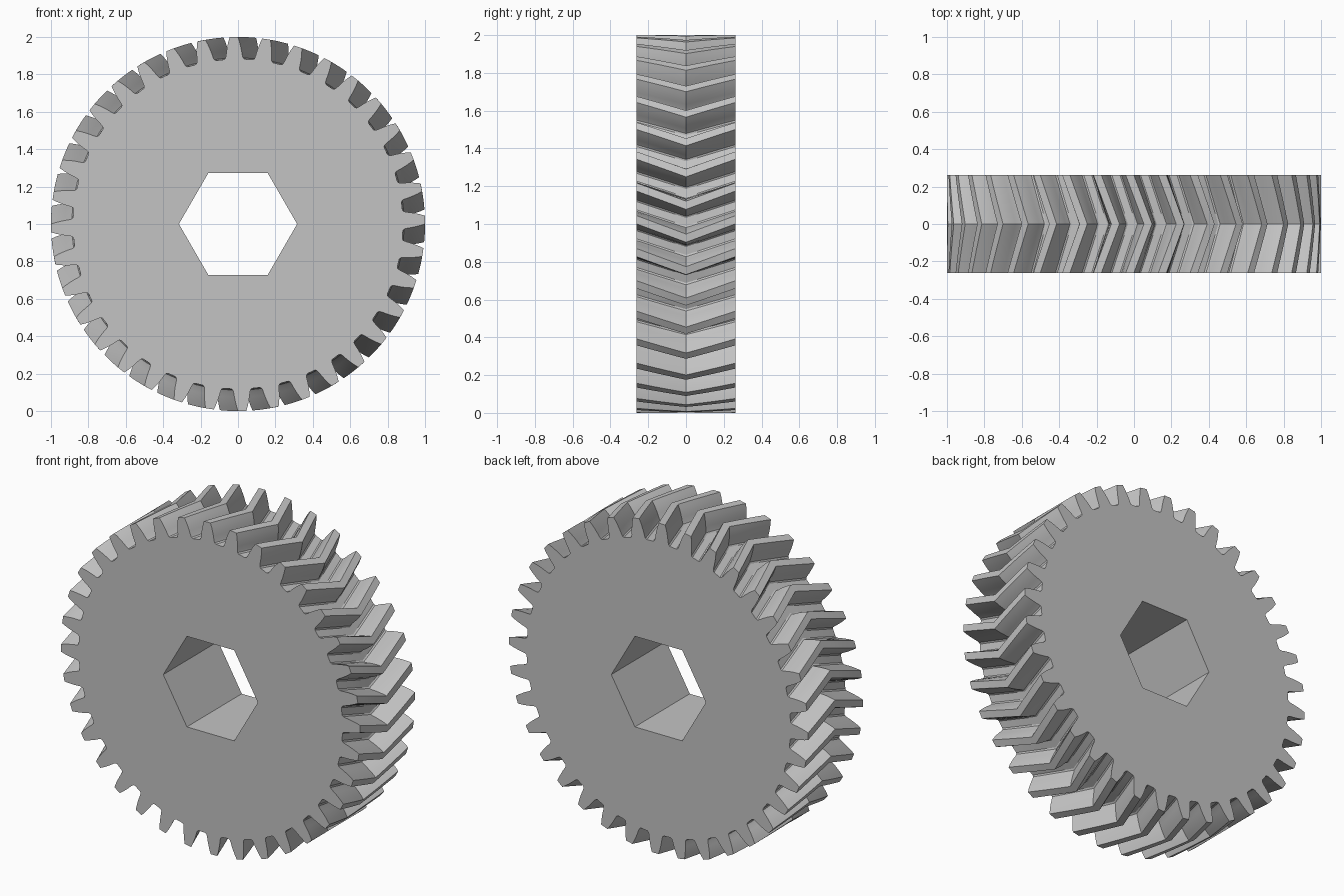
import bpy
import bmesh
from math import sin, cos, radians

old = bpy.data.objects.get("Cube")
if old:
    bpy.data.objects.remove(old, do_unlink=True)

TEETH = 36
PITCH = 360 / TEETH
HALF_WIDTH = 0.262
TWIST = 5.6          # degrees each half of the gear turns
PHASE = 28.7         # tooth centre on the end faces
SLICES = 4           # layers per half
BORE = 0.316

# Half tooth, from root to tip: (radius, half angle in degrees)
FLANK = [(0.882, 3.6), (0.888, 3.05), (0.902, 2.75), (0.925, 2.5),
         (0.95, 2.15), (0.975, 1.75), (1.0, 1.25)]
TOOTH = [(r, -a) for r, a in FLANK] + [(r, a) for r, a in reversed(FLANK)]

grey = bpy.data.materials.new("plain grey")
grey.use_nodes = True
colour = (0.55, 0.55, 0.55, 1)
grey.diffuse_color = colour
grey.node_tree.nodes["Principled BSDF"].inputs["Base Color"].default_value = colour

bm = bmesh.new()


def polar(radius, degrees, y):
    """Vertex at an angle measured clockwise from the top."""
    a = radians(degrees)
    return bm.verts.new((radius * sin(a), y, 1 + radius * cos(a)))


def join(ring_a, ring_b):
    n = len(ring_a)
    for i in range(n):
        j = (i + 1) % n
        bm.faces.new((ring_a[i], ring_a[j], ring_b[j], ring_b[i]))


# Herringbone teeth: toothed outlines twisted one way, then back
rings = []
for s in range(-SLICES, SLICES + 1):
    turn = PHASE + TWIST * (1 - abs(s) / SLICES)
    rings.append([polar(r, turn + PITCH * t + a, HALF_WIDTH * s / SLICES)
                  for t in range(TEETH) for r, a in TOOTH])
for lower, upper in zip(rings, rings[1:]):
    join(lower, upper)

# Hexagonal bore
bores = [[polar(BORE, 30 + 60 * k, y) for k in range(6)]
         for y in (-HALF_WIDTH, HALF_WIDTH)]
join(*bores)

# End faces, one sector per bore side
for outer, inner in ((rings[0], bores[0]), (rings[-1], bores[1])):
    step = len(outer) // 6
    for k in range(6):
        arc = [outer[(k * step + i) % len(outer)] for i in range(step + 1)]
        bm.faces.new(arc + [inner[(k + 1) % 6], inner[k]])

bmesh.ops.recalc_face_normals(bm, faces=bm.faces[:])
mesh = bpy.data.meshes.new("herringbone_gear")
bm.to_mesh(mesh)
bm.free()
mesh.materials.append(grey)

gear = bpy.data.objects.new("herringbone_gear", mesh)
bpy.context.collection.objects.link(gear)
bpy.ops.object.select_all(action='DESELECT')
gear.select_set(True)
bpy.context.view_layer.objects.active = gear
bpy.ops.object.shade_smooth_by_angle(angle=radians(25))
